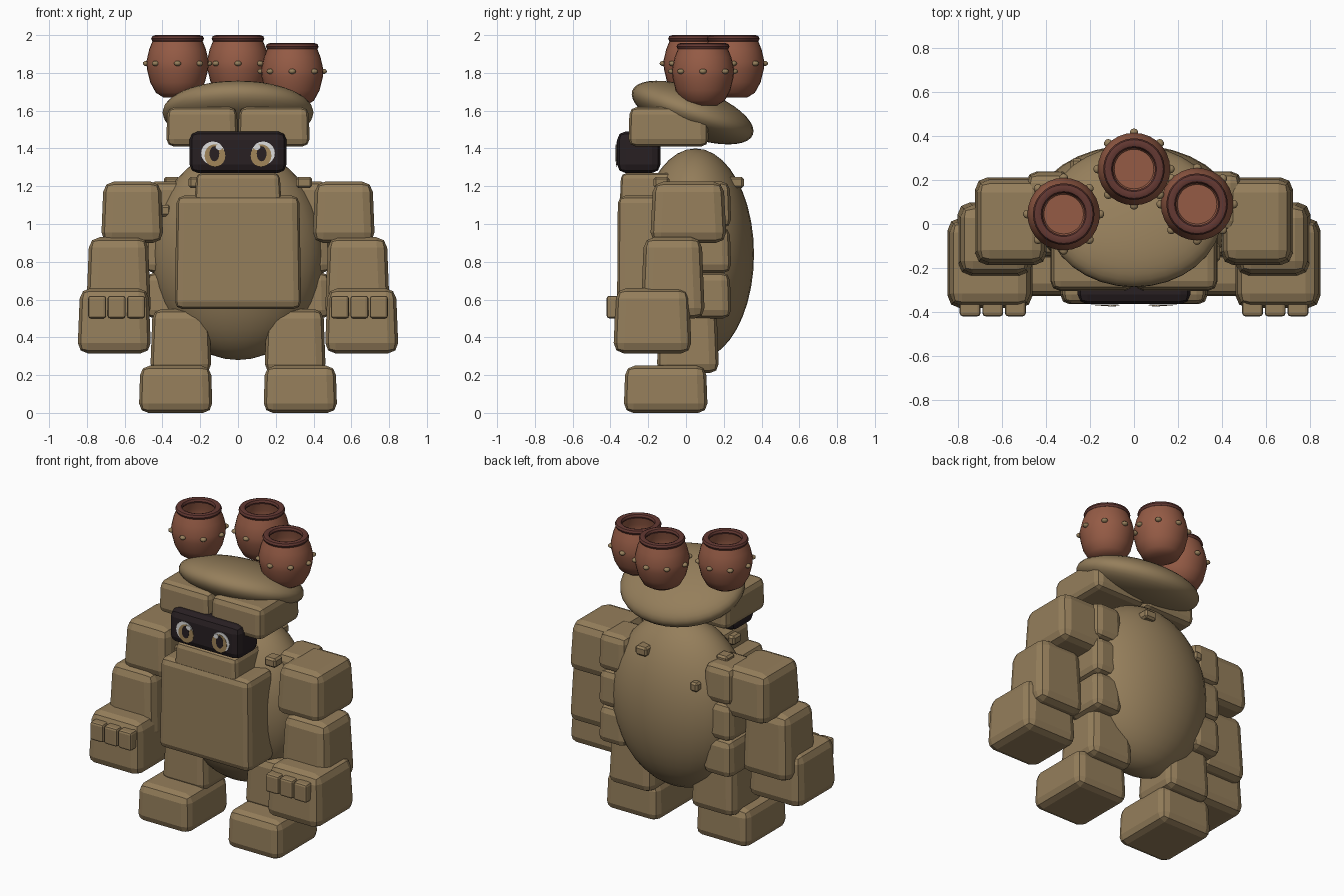
import bpy, bmesh, math
from mathutils import Matrix, Vector

if "Cube" in bpy.data.objects:
    bpy.data.objects.remove(bpy.data.objects["Cube"])


def material(name, rgb):
    m = bpy.data.materials.new(name)
    m.diffuse_color = (*rgb, 1)
    m.use_nodes = True
    m.node_tree.nodes["Principled BSDF"].inputs["Base Color"].default_value = m.diffuse_color
    return m


STONE = material("tan_stone", (0.30, 0.21, 0.105))
CLAY = material("clay", (0.30, 0.105, 0.06))
RIM = material("dark_clay", (0.125, 0.04, 0.032))
DARK = material("dark_mask", (0.021, 0.014, 0.016))
WHITE = material("eye_white", (0.72, 0.72, 0.72))
GOLD = material("eye_gold", (0.36, 0.24, 0.10))


def finish(bm, name, mat, smooth=False):
    bmesh.ops.recalc_face_normals(bm, faces=bm.faces)
    me = bpy.data.meshes.new(name)
    for f in bm.faces:
        f.smooth = smooth
    bm.to_mesh(me)
    bm.free()
    me.materials.append(mat)
    ob = bpy.data.objects.new(name, me)
    bpy.context.collection.objects.link(ob)
    return ob


def block(name, lo, hi, bevel=0.045, taper=0.0, mat=STONE, side=1, seg=2):
    """Chamfered box between two corners; taper shrinks the top."""
    bm = bmesh.new()
    bmesh.ops.create_cube(bm, size=1)
    lo, hi = Vector(lo), Vector(hi)
    c, s = (lo + hi) / 2, hi - lo
    for v in bm.verts:
        k = 1 - taper if v.co.z > 0 else 1
        v.co = Vector((side * (c.x + v.co.x * s.x * k), c.y + v.co.y * s.y * k, c.z + v.co.z * s.z))
    bmesh.ops.recalc_face_normals(bm, faces=bm.faces)
    bmesh.ops.bevel(bm, geom=bm.edges[:], offset=bevel, segments=seg, profile=0.5, affect='EDGES')
    return finish(bm, name, mat)


def ellipsoid(name, c, r, tilt=0, mat=STONE, u=32, v=20):
    bm = bmesh.new()
    bmesh.ops.create_uvsphere(bm, u_segments=u, v_segments=v, radius=1)
    m = Matrix.Translation(c) @ Matrix.Rotation(math.radians(tilt), 4, 'X') @ Matrix.Diagonal((*r, 1))
    bmesh.ops.transform(bm, matrix=m, verts=bm.verts)
    return finish(bm, name, mat, True)


def lathe(name, c, profile, mat, closed=False, n=28):
    bm = bmesh.new()
    rings = [[bm.verts.new((c[0] + r * math.cos(a), c[1] + r * math.sin(a), c[2] + z))
              for a in [2 * math.pi * i / n for i in range(n)]] for r, z in profile]
    pairs = list(zip(rings, rings[1:])) + ([(rings[-1], rings[0])] if closed else [])
    for p, q in pairs:
        for i in range(n):
            j = (i + 1) % n
            bm.faces.new((p[i], p[j], q[j], q[i]))
    if not closed:
        bm.faces.new(rings[0])
        bm.faces.new(rings[-1])
    ob = finish(bm, name, mat, True)
    bpy.context.view_layer.objects.active = ob
    ob.select_set(True)
    bpy.ops.object.shade_smooth_by_angle(angle=math.radians(40))
    ob.select_set(False)


def plate(name, x, z, rx, rz, layer, mat):
    """Thin oval on the front of the mask."""
    bm = bmesh.new()
    bmesh.ops.create_cone(bm, cap_ends=True, segments=20, radius1=1, radius2=1, depth=1)
    m = (Matrix.Translation((x, -0.365 - 0.002 * layer, z)) @ Matrix.Diagonal((rx, 0.003, rz, 1))
         @ Matrix.Rotation(math.pi / 2, 4, 'X'))
    bmesh.ops.transform(bm, matrix=m, verts=bm.verts)
    finish(bm, name, mat)


# Torso and head
ellipsoid("body", (0, 0.05, 0.84), (0.46, 0.31, 0.56))
ellipsoid("head_cap", (0, 0.035, 1.59), (0.40, 0.34, 0.13), tilt=-20)
block("chest_plate", (-0.335, -0.365, 0.55), (0.335, -0.08, 1.15), 0.04, 0.03)
block("jaw", (-0.23, -0.35, 1.11), (0.23, -0.05, 1.27), 0.03, 0.04)
block("mask", (-0.257, -0.365, 1.27), (0.257, -0.135, 1.49), 0.045, mat=DARK)

for s, tag in ((1, "right"), (-1, "left")):
    block(tag + "_brow", (0.0, -0.305, 1.41), (0.38, 0.12, 1.62), 0.04, 0.03, side=s)
    # Arms
    block(tag + "_upper_arm", (0.395, -0.19, 0.90), (0.725, 0.215, 1.225), 0.055, 0.08, side=s)
    block(tag + "_forearm", (0.46, -0.24, 0.50), (0.805, 0.10, 0.93), 0.055, 0.10, side=s)
    block(tag + "_hand", (0.46, -0.385, 0.315), (0.85, 0.03, 0.66), 0.055, 0.07, side=s)
    for i in range(3):
        x = 0.492 + i * 0.103
        block(f"{tag}_finger_{i + 1}", (x, -0.42, 0.50), (x + 0.095, -0.34, 0.62), 0.014, side=s)
    # Legs
    block(tag + "_foot", (0.135, -0.33, 0.0), (0.525, 0.115, 0.25), 0.05, 0.04, side=s)
    block(tag + "_shin", (0.14, -0.155, 0.21), (0.465, 0.175, 0.55), 0.05, 0.08, side=s)
    # Stacked stones down the flank
    for i, z in enumerate((0.50, 0.74, 0.98)):
        block(f"{tag}_flank_{i + 1}", (0.28, -0.04, z), (0.49, 0.24, z + 0.245), 0.045, 0.06, side=s)
    # Eyes
    x = s * 0.125
    plate(tag + "_eye_white", x + s * 0.008, 1.375, 0.062, 0.062, 1, WHITE)
    plate(tag + "_eye_iris", x - s * 0.003, 1.362, 0.055, 0.06, 2, GOLD)
    plate(tag + "_eye_pupil", x, 1.372, 0.026, 0.04, 3, DARK)
    plate(tag + "_eye_glint", x - s * 0.025, 1.407, 0.018, 0.015, 4, WHITE)

# Small stones stuck on the shoulders and back
nubs = [(0.35, -0.13, 1.22), (0.12, 0.265, 1.22), (-0.35, 0.09, 1.22),
        (-0.22, -0.17, 1.22), (-0.26, 0.27, 1.08), (-0.385, -0.06, 1.07)]
for i, (x, y, z) in enumerate(nubs):
    w = 0.042 if z > 1.1 else 0.028
    block(f"stone_nub_{i + 1}", (x - w, y - w, z - 0.03), (x + w, y + w, z + 0.03), 0.012, seg=1)

# Clay pots with hollow inside, rolled rim and studs
wall = [(0.075, 0), (0.115, 0.025), (0.145, 0.08), (0.162, 0.15), (0.165, 0.19), (0.15, 0.255),
        (0.128, 0.31), (0.105, 0.31), (0.12, 0.25), (0.125, 0.19), (0.09, 0.12)]
roll = [(0.118 + 0.022 * math.cos(a), 0.311 + 0.019 * math.sin(a))
        for a in [math.pi * k / 4 for k in range(8)]]
for p, c in enumerate([(-0.32, 0.045, 1.67), (0, 0.25, 1.67), (0.287, 0.09, 1.628)]):
    lathe(f"pot_{p + 1}", c, wall, CLAY)
    lathe(f"pot_rim_{p + 1}", c, roll, RIM, closed=True)
    for k in range(8):
        a = math.pi * k / 4
        ellipsoid(f"pot_stud_{p + 1}_{k + 1}", (c[0] + 0.165 * math.cos(a), c[1] + 0.165 * math.sin(a), c[2] + 0.18),
                  (0.02, 0.02, 0.014), u=10, v=6)
